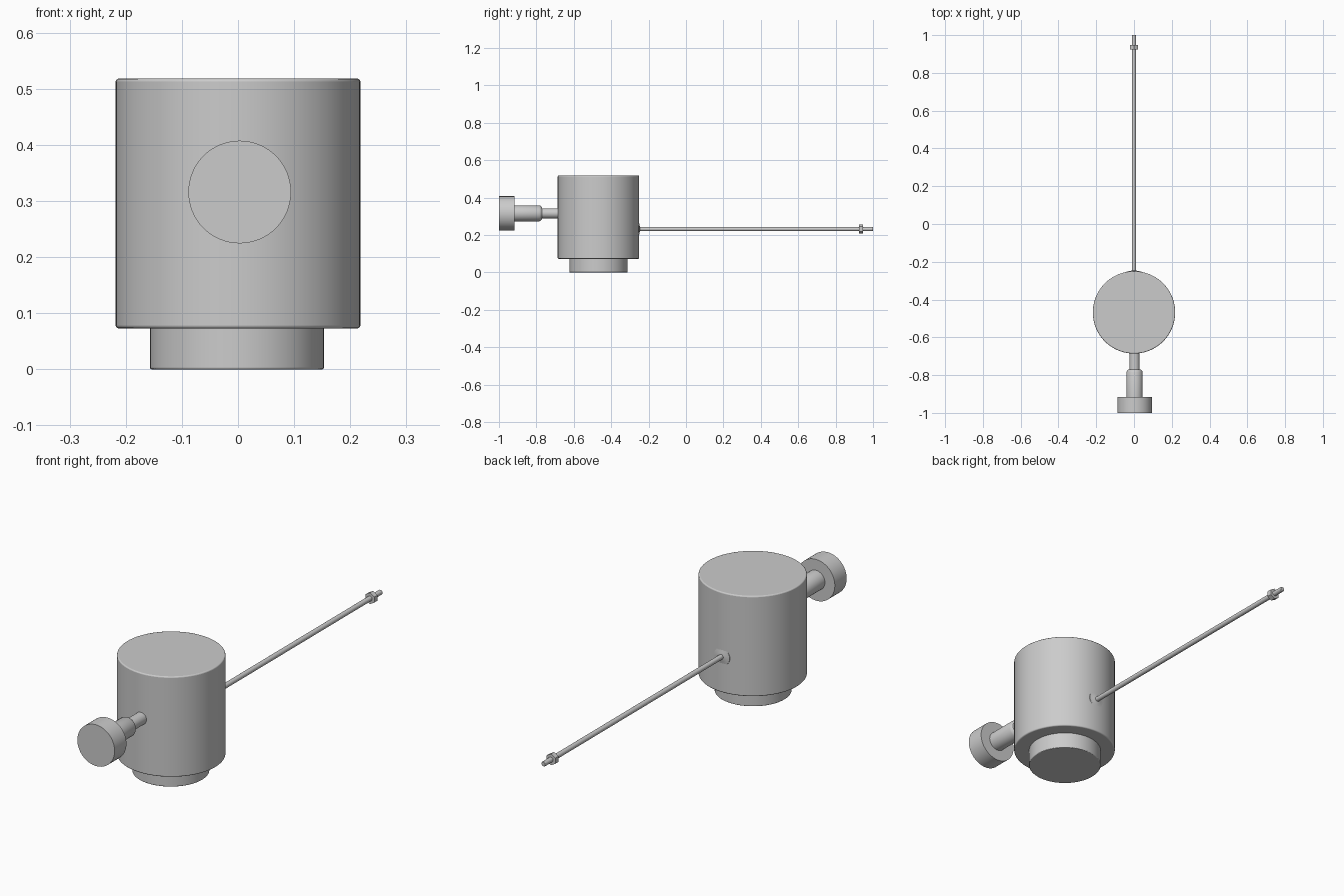
import bpy
import bmesh
import math
from mathutils import Matrix

cube = bpy.data.objects.get("Cube")
if cube:
    bpy.data.objects.remove(cube, do_unlink=True)

BODY_Y = -0.468
ALONG_Y = Matrix.Rotation(-math.pi / 2, 4, "X")


def lathe(name, profile, location, sides=64, turn=Matrix(), bevel=0.0):
    """Closed solid of revolution from (radius, height) pairs, lowest first."""
    bm = bmesh.new()
    rings = []
    for r, h in profile:
        angles = [2 * math.pi * i / sides for i in range(sides)]
        rings.append([bm.verts.new((r * math.cos(a), r * math.sin(a), h)) for a in angles])
    for low, high in zip(rings, rings[1:]):
        for i in range(sides):
            j = (i + 1) % sides
            bm.faces.new((low[i], low[j], high[j], high[i]))
    bm.faces.new(reversed(rings[0]))
    bm.faces.new(rings[-1])
    bm.transform(turn)
    mesh = bpy.data.meshes.new(name)
    bm.to_mesh(mesh)
    bm.free()
    obj = bpy.data.objects.new(name, mesh)
    obj.location = location
    bpy.context.collection.objects.link(obj)
    if bevel:
        mod = obj.modifiers.new("Rounded rims", "BEVEL")
        mod.width = bevel
        mod.segments = 3
        mod.limit_method = "ANGLE"
        mod.angle_limit = math.radians(40)
    bpy.ops.object.select_all(action="DESELECT")
    obj.select_set(True)
    bpy.context.view_layer.objects.active = obj
    bpy.ops.object.shade_smooth_by_angle(angle=math.radians(32))
    return obj


# Upright housing and its narrower foot
lathe("housing", [(0.218, 0.073), (0.218, 0.518)], (0, BODY_Y, 0), 96, bevel=0.005)
lathe("foot", [(0.155, 0), (0.155, 0.08)], (-0.002, BODY_Y, 0), 96, bevel=0.003)

# Front knob with a stepped stem running into the housing
knob_at = (0.003, -1, 0.316)
lathe("knob", [(0.0915, 0), (0.0915, 0.083)], knob_at, turn=ALONG_Y)
lathe("knob_sleeve", [(0.043, 0.08), (0.043, 0.216), (0.04, 0.222), (0.034, 0.229), (0.027, 0.231)],
      knob_at, 48, ALONG_Y)
lathe("knob_stem", [(0.027, 0.22), (0.027, 0.34)], knob_at, 48, ALONG_Y)

# Long rear rod with a shallow flare at its root
rod_at = (0, 0, 0.232)
lathe("rod", [(0.011, -0.28), (0.011, 0.997), (0.009, 1.0)], rod_at, 24, ALONG_Y)
lathe("rod_flare", [(0.04, -0.258), (0.038, -0.2515), (0.02, -0.2485), (0.011, -0.246)],
      rod_at, 32, ALONG_Y)

# Hexagonal nut near the rod tip, points up and down
point_up = ALONG_Y @ Matrix.Rotation(math.pi / 6, 4, "Z")
lathe("rod_nut", [(0.025, 0.925), (0.025, 0.947)], rod_at, 6, point_up)
